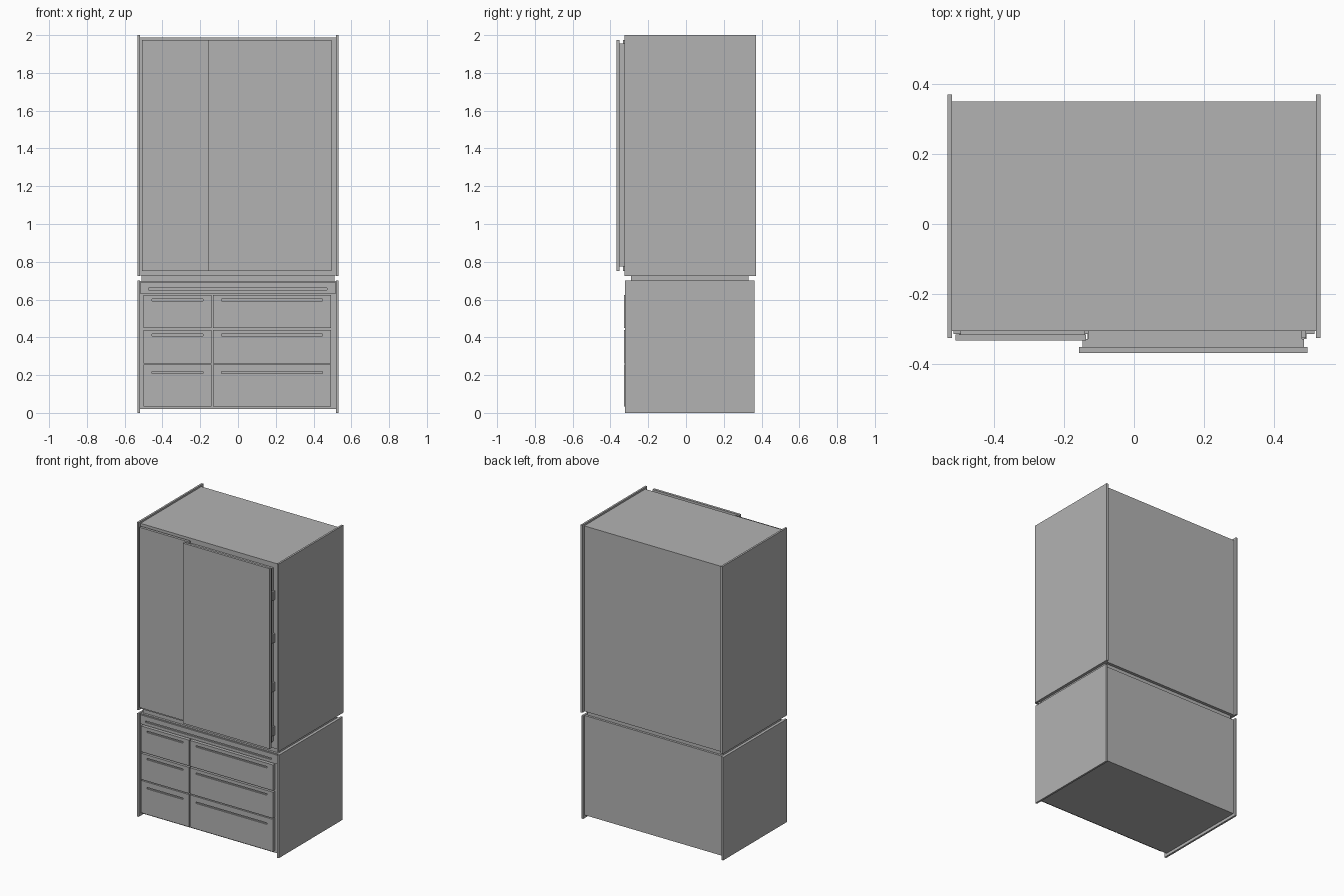
import bpy
import bmesh
from mathutils import Vector

cube = bpy.data.objects.get("Cube")
if cube:
    bpy.data.objects.remove(cube, do_unlink=True)

GREY = (0.45, 0.45, 0.45, 1)
grey = bpy.data.materials.new("warm_grey")
grey.use_nodes = True
grey.diffuse_color = GREY
grey.node_tree.nodes["Principled BSDF"].inputs["Base Color"].default_value = GREY


def box(name, x, y, z):
    """Axis-aligned box from its low and high limits on each axis."""
    lo, hi = Vector((x[0], y[0], z[0])), Vector((x[1], y[1], z[1]))
    bm = bmesh.new()
    bmesh.ops.create_cube(bm, size=1)
    for v in bm.verts:
        v.co = (lo + hi) / 2 + v.co * (hi - lo)
    mesh = bpy.data.meshes.new(name)
    bm.to_mesh(mesh)
    bm.free()
    mesh.materials.append(grey)
    obj = bpy.data.objects.new(name, mesh)
    bpy.context.collection.objects.link(obj)
    return obj


def groove(obj, x, y, z):
    """Cut a slim finger-pull slot into the front of a panel."""
    cutter = box("slot_cutter", x, y, z)
    cutter.hide_render = True
    mod = obj.modifiers.new("slot", 'BOOLEAN')
    mod.operation = 'DIFFERENCE'
    mod.solver = 'EXACT'
    mod.object = cutter
    bpy.context.view_layer.objects.active = obj
    bpy.ops.object.modifier_apply(modifier=mod.name)
    bpy.data.objects.remove(cutter, do_unlink=True)


INNER, OUTER = 0.52, 0.533

# Side panels standing proud of both cabinets
for side, s in (("right", -1), ("left", 1)):
    x = sorted((s * INNER, s * OUTER))
    box("upper_side_panel_" + side, x, (-0.325, 0.37), (0.725, 2.0))
    box("lower_side_panel_" + side, x, (-0.323, 0.362), (0, 0.70))

# Cabinet bodies and the recessed joint between them
box("upper_body", (-INNER, INNER), (-0.305, 0.35), (0.728, 1.988))
box("lower_body", (-INNER, INNER), (-0.305, 0.345), (0.02, 0.697))
box("joint_plinth", (-0.51, 0.51), (-0.29, 0.33), (0.69, 0.735))

# Narrow inner door
box("narrow_door_back", (-0.495, -0.14), (-0.316, -0.304), (0.775, 1.955))
box("narrow_door", (-0.509, -0.137), (-0.333, -0.315), (0.75, 1.975))

# Wide sliding door, layered in front
box("wide_door_frame", (-0.132, 0.48), (-0.329, -0.304), (0.775, 1.955))
box("wide_door_back", (-0.147, 0.485), (-0.352, -0.328), (0.775, 1.955))
box("wide_door", (-0.157, 0.496), (-0.368, -0.351), (0.75, 1.975))

# Hinge blocks beside the wide door
for i, z in enumerate((0.85, 1.15, 1.48, 1.77)):
    box(f"hinge_{i + 1}", (0.47, 0.491), (-0.326, -0.304), (z - 0.03, z + 0.03))

# Top rail with its long pull slot
rail = box("top_rail", (-0.515, 0.515), (-0.314, -0.30), (0.63, 0.692))
groove(rail, (-0.475, 0.47), (-0.33, -0.306), (0.65, 0.66))

# Drawer fronts: three rows, narrow and wide columns
rows = (("bottom", 0.035, 0.255), ("middle", 0.262, 0.44), ("top", 0.45, 0.625))
columns = (("narrow", -0.50, -0.14), ("wide", -0.133, 0.493))
for row, z0, z1 in rows:
    for column, x0, x1 in columns:
        drawer = box(f"{row}_{column}_drawer", (x0, x1), (-0.328, -0.30), (z0, z1))
        groove(drawer, (x0 + 0.045, x1 - 0.045), (-0.34, -0.318),
               (z1 - 0.046, z1 - 0.036) if row == "bottom" else (z1 - 0.033, z1 - 0.023))
